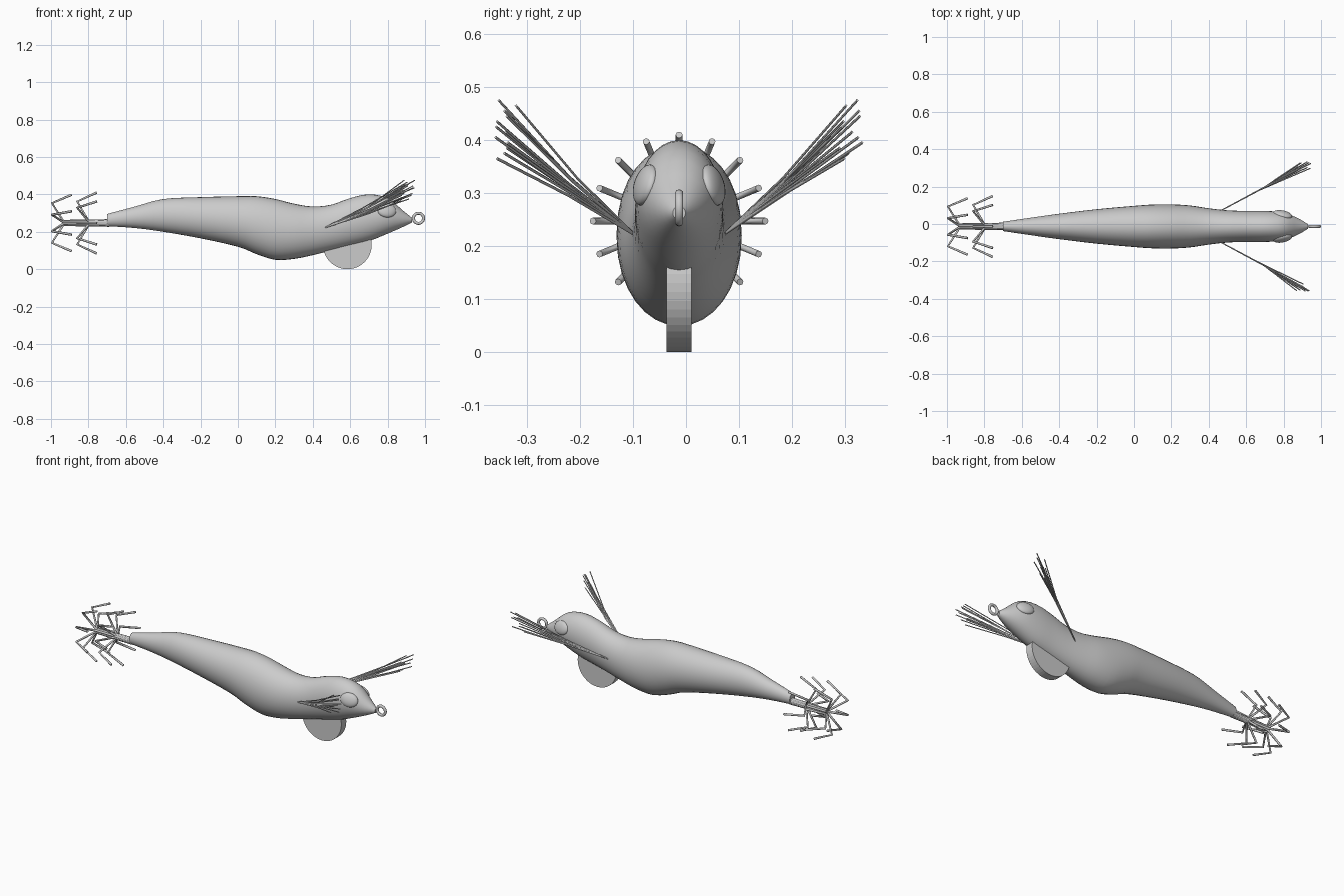
import bpy, bmesh, math, random
from mathutils import Vector

if "Cube" in bpy.data.objects:
    bpy.data.objects.remove(bpy.data.objects["Cube"])

random.seed(4)
MID_Y = -0.013

grey = bpy.data.materials.new("plain_grey")
grey.use_nodes = True
COLOUR = (0.6, 0.6, 0.6, 1)
grey.diffuse_color = COLOUR
grey.node_tree.nodes["Principled BSDF"].inputs["Base Color"].default_value = COLOUR


def finish(obj, name):
    obj.name = name
    obj.data.materials.append(grey)
    return obj


def from_bmesh(bm, name):
    bmesh.ops.recalc_face_normals(bm, faces=bm.faces)
    mesh = bpy.data.meshes.new(name)
    bm.to_mesh(mesh)
    bm.free()
    obj = bpy.data.objects.new(name, mesh)
    bpy.context.collection.objects.link(obj)
    return finish(obj, name)


def spline(points, steps):
    """Catmull-Rom interpolation through tuples of any length."""
    pts = [points[0]] + points + [points[-1]]
    out = []
    for a, b, c, d in zip(pts, pts[1:], pts[2:], pts[3:]):
        for i in range(steps):
            t = i / steps
            out.append([0.5 * (2 * q + (r - p) * t + (2 * p - 5 * q + 4 * r - s) * t * t
                               + (3 * q - p - 3 * r + s) * t ** 3)
                        for p, q, r, s in zip(a, b, c, d)])
    return out + [list(points[-1])]


def wires(name, paths, radius, sides=1):
    """Several thin rods as one capped curve object."""
    curve = bpy.data.curves.new(name, "CURVE")
    curve.dimensions = "3D"
    curve.bevel_depth = radius
    curve.bevel_resolution = sides
    curve.use_fill_caps = True
    for path in paths:
        s = curve.splines.new("POLY")
        s.points.add(len(path) - 1)
        for point, co in zip(s.points, path):
            point.co = (*co, 1)
    obj = bpy.data.objects.new(name, curve)
    bpy.context.collection.objects.link(obj)
    return finish(obj, name)


# Body: elliptical rings lofted along x (x, top, bottom, half width)
stations = [
    (-0.70, 0.295, 0.23, 0.025), (-0.55, 0.335, 0.22, 0.047),
    (-0.40, 0.375, 0.20, 0.068), (-0.20, 0.385, 0.165, 0.092),
    (0.00, 0.39, 0.12, 0.11), (0.10, 0.39, 0.08, 0.117),
    (0.20, 0.375, 0.05, 0.118), (0.30, 0.35, 0.055, 0.112),
    (0.40, 0.335, 0.075, 0.097), (0.50, 0.345, 0.10, 0.086),
    (0.60, 0.38, 0.125, 0.083), (0.70, 0.40, 0.15, 0.083),
    (0.80, 0.38, 0.19, 0.074), (0.88, 0.315, 0.225, 0.042),
    (0.93, 0.275, 0.25, 0.012),
]
SIDES = 32
bm = bmesh.new()
rings = []
for x, top, bottom, half in spline(stations, 3):
    mid, tall = (top + bottom) / 2, (top - bottom) / 2
    rings.append([bm.verts.new((x, MID_Y + half * math.cos(a), mid + tall * math.sin(a)))
                  for a in (math.tau * i / SIDES for i in range(SIDES))])
for a, b in zip(rings, rings[1:]):
    for i in range(SIDES):
        j = (i + 1) % SIDES
        bm.faces.new((a[i], a[j], b[j], b[i]))
bm.faces.new(rings[0])
bm.faces.new(rings[-1])
body = from_bmesh(bm, "body")
for face in body.data.polygons:
    face.use_smooth = len(face.vertices) == 4

# Sinker disc under the throat
bpy.ops.mesh.primitive_cylinder_add(vertices=48, radius=0.13, depth=0.047,
                                    location=(0.585, MID_Y, 0.13),
                                    rotation=(math.pi / 2, 0, 0))
finish(bpy.context.object, "sinker_disc")

# Line ring at the nose
bpy.ops.mesh.primitive_torus_add(major_radius=0.027, minor_radius=0.008,
                                 major_segments=28, minor_segments=10,
                                 location=(0.965, MID_Y, 0.272),
                                 rotation=(math.pi / 2, 0, 0))
finish(bpy.context.object, "nose_ring")
bpy.ops.object.shade_smooth()

# Eyes and feather fins on both sides
for side, label in ((1, "left"), (-1, "right")):
    bpy.ops.mesh.primitive_uv_sphere_add(segments=24, ring_count=14,
                                         location=(0.795, MID_Y + side * 0.063, 0.315))
    eye = finish(bpy.context.object, label + "_eye")
    eye.scale = (0.052, 0.02, 0.04)
    eye.rotation_euler = (side * 0.3, 0.1, -side * 0.2)
    bpy.ops.object.shade_smooth()

    strands = []
    for i in range(12):
        spread = i / 11 - 0.5
        jitter = random.uniform(-1, 1)
        root = (0.465, MID_Y + side * 0.085, 0.222)
        knee = (0.68 + 0.02 * jitter, MID_Y + side * (0.2 + 0.012 * jitter),
                0.313 + 0.035 * spread)
        tip = (0.91 + 0.035 * random.uniform(-1, 1) + 0.02 * spread,
               MID_Y + side * (0.325 + 0.025 * jitter), 0.42 + 0.11 * spread)
        strands.append((root, knee, tip))
    wires(label + "_feather", strands, 0.003, 0)

# Two crowns of bent prongs at the tail
for name, hub, turn in (("front_hook_crown", -0.80, 0), ("rear_hook_crown", -0.935, 0.5)):
    paths = []
    for i in range(8):
        angle = math.tau * (i + turn) / 8
        out = Vector((0, math.cos(angle), math.sin(angle)))
        axis = Vector((0, MID_Y, 0.247))
        profile = ((-0.69, 0.014), (hub, 0.012), (hub - 0.06, 0.115), (hub + 0.045, 0.163))
        paths.append([axis + out * r + Vector((x, 0, 0)) for x, r in profile])
    wires(name, paths, 0.0065, 2)
